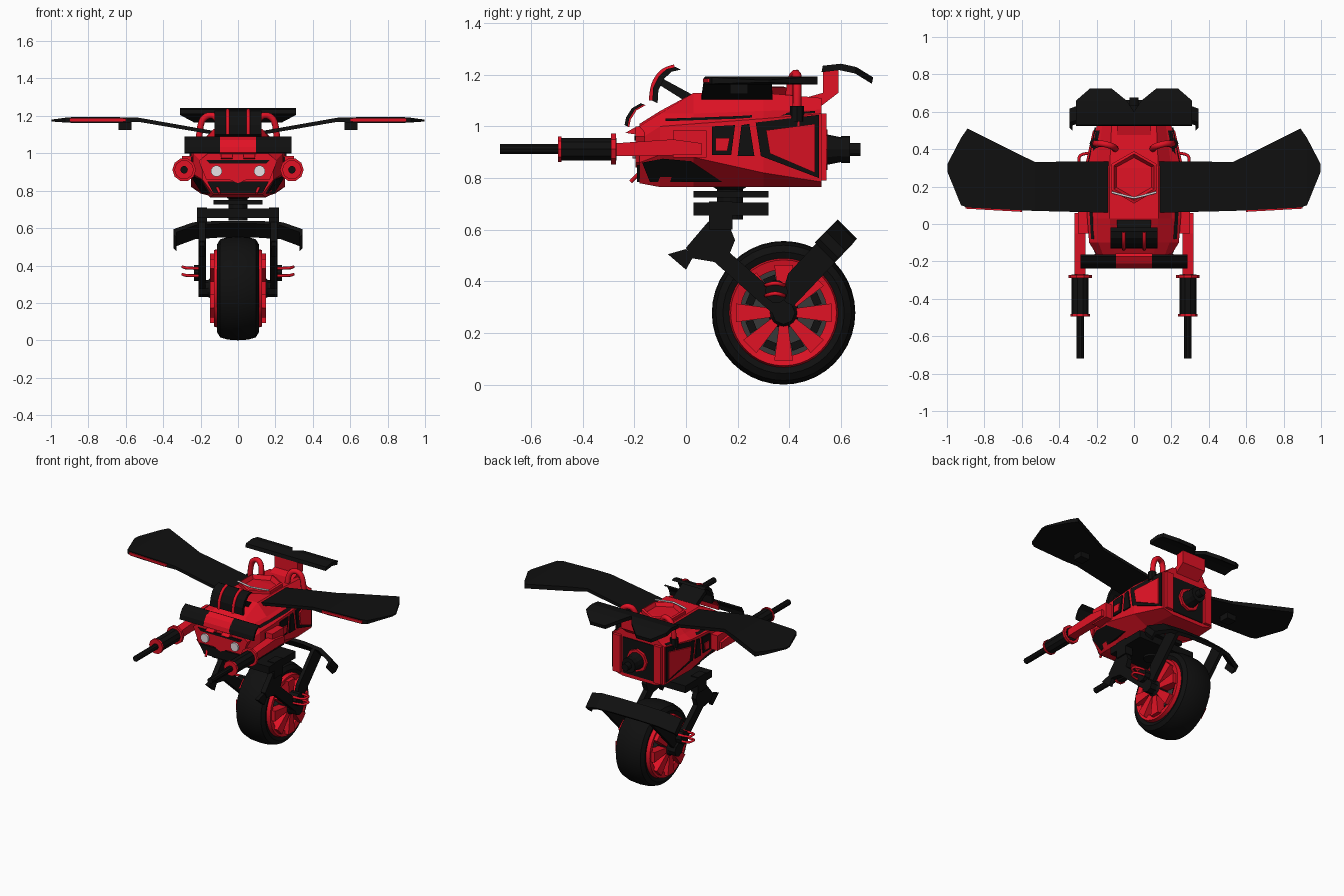
import bpy, bmesh
from math import pi, sin, cos, radians
from mathutils import Vector, Matrix
from mathutils.bvhtree import BVHTree

if "Cube" in bpy.data.objects:
    bpy.data.objects.remove(bpy.data.objects["Cube"])

def mat(name, c):
    m = bpy.data.materials.new(name)
    m.diffuse_color = (*c, 1)
    m.use_nodes = True
    m.node_tree.nodes["Principled BSDF"].inputs["Base Color"].default_value = m.diffuse_color
    return m

RED, BLK = mat("red", (.75, .006, .018)), mat("black", (.005, .005, .005))
GREY, WHITE = mat("dark_grey", (.04, .04, .04)), mat("white", (.8, .75, .78))
I = Matrix.Identity(4)
AX, AZ = .378, .278                      # wheel axle position (y, z)
AXLE = Matrix.Translation((0, AX, AZ))
TO_X = Matrix.Rotation(pi / 2, 4, 'Y')

def finish(name, bm, m, mirror=False, M=I, smooth=False):
    bm.transform(M)
    bmesh.ops.recalc_face_normals(bm, faces=bm.faces)
    me = bpy.data.meshes.new(name)
    bm.to_mesh(me)
    bm.free()
    ob = bpy.data.objects.new(name, me)
    bpy.context.collection.objects.link(ob)
    me.materials.append(m)
    if smooth:
        bpy.ops.object.select_all(action='DESELECT')
        ob.select_set(True)
        bpy.context.view_layer.objects.active = ob
        bpy.ops.object.shade_smooth_by_angle(angle=radians(35))
    if mirror:
        ob.modifiers.new("mirror", 'MIRROR')
    return ob

def loft(name, rings, m, closed=False, **k):
    bm = bmesh.new()
    vs = [[bm.verts.new(p) for p in r] for r in rings]
    n = len(vs[0])
    for i in range(len(vs) - (0 if closed else 1)):
        a, b = vs[i], vs[(i + 1) % len(vs)]
        for j in range(n):
            bm.faces.new((a[j], a[(j + 1) % n], b[(j + 1) % n], b[j]))
    if not closed:
        bm.faces.new(vs[0])
        bm.faces.new(vs[-1])
    return finish(name, bm, m, **k)

def prism(name, axis, pts, a, b, m, **k):
    put = {'x': lambda p, t: (t, p[0], p[1]), 'y': lambda p, t: (p[0], t, p[1]),
           'z': lambda p, t: (p[0], p[1], t)}[axis]
    return loft(name, [[put(p, t) for p in pts] for t in (a, b)], m, **k)

def box(name, x, y, z, m, **k):
    return prism(name, 'z', [(x[0], y[0]), (x[1], y[0]), (x[1], y[1]), (x[0], y[1])], *z, m, **k)

def lathe(name, prof, n, m, closed=False, **k):
    rings = [[(r * cos(2 * pi * i / n), r * sin(2 * pi * i / n), h) for i in range(n)] for r, h in prof]
    return loft(name, rings, m, closed=closed, **k)

def rod(name, p, q, r, m, r2=None, n=12, **k):
    p, q = Vector(p), Vector(q)
    M = Matrix.Translation(p) @ (q - p).to_track_quat('Z', 'Y').to_matrix().to_4x4()
    return lathe(name, [(r, 0), (r if r2 is None else r2, (q - p).length)], n, m, M=M, **k)

def tube(name, pts, r, m, mirror=False):
    cu = bpy.data.curves.new(name, 'CURVE')
    cu.dimensions, cu.bevel_depth, cu.bevel_resolution, cu.use_fill_caps = '3D', r, 2, True
    sp = cu.splines.new('NURBS')
    sp.points.add(len(pts) - 1)
    for s, p in zip(sp.points, pts):
        s.co = (*p, 1)
    sp.use_endpoint_u, sp.order_u, sp.resolution_u = True, 3, 5
    cu.materials.append(m)
    ob = bpy.data.objects.new(name, cu)
    bpy.context.collection.objects.link(ob)
    if mirror:
        ob.modifiers.new("mirror", 'MIRROR')

def strip(pts, off):
    return pts + [(p[0] + off[0], p[1] + off[1]) for p in reversed(pts)]

# wheel
lathe("tyre", [(.19, -.095), (.235, -.112), (.262, -.095), (.274, -.055), (.278, 0), (.274, .055),
               (.262, .095), (.235, .112), (.19, .095)], 40, BLK, closed=True, M=AXLE @ TO_X, smooth=True)
lathe("brake_disc", [(.175, -.085), (.175, .085)], 32, GREY, M=AXLE @ TO_X)
lathe("rim", [(.168, .07), (.168, .12), (.205, .128), (.212, .1), (.2, .07)], 40, RED,
      closed=True, M=AXLE @ TO_X, smooth=True, mirror=True)
lathe("hub", [(.06, .08), (.06, .14), (.045, .16), (.03, .19)], 16, BLK, M=AXLE @ TO_X, mirror=True)
for i in range(8):
    R = AXLE @ Matrix.Rotation(i * pi / 4, 4, 'X')
    prism("wheel_spoke", 'x', [(-.018, .05), (.018, .05), (.036, .185), (-.036, .185)], .09, .15, RED, M=R, mirror=True)
    R = AXLE @ Matrix.Rotation((i + .5) * pi / 4, 4, 'X')
    prism("disc_slot", 'x', [(-.02, .12), (.02, .12), (.025, .15), (-.025, .15)], .08, .092, BLK, M=R, mirror=True)

# fork legs with front fins
prism("fork_leg", 'x', [(.02, .49), (0, .53), (.085, .63), (.15, .66), (.19, .56), (.17, .51), (.4, .31),
                        (.38, .25), (.33, .28), (.11, .475)], .175, .21, BLK, mirror=True)
prism("fork_fin", 'x', [(-.07, .505), (0, .525), (.025, .49), (0, .445)], .18, .205, BLK, mirror=True)
rod("axle_nut", (.16, AX, AZ), (.21, AX, AZ), .045, BLK, n=8, mirror=True)
rod("brake_caliper", (.17, .35, .36), (.235, .35, .36), .045, BLK, n=10, mirror=True)
for z in (.345, .385):
    tube("brake_hose", [(.2, .31, z), (.28, .31, z), (.3, .345, z + .01), (.28, .38, z), (.2, .38, z)], .008, RED, True)

# rear mudguard bracket, tilted 45 degrees back from the axle
TILT = AXLE @ Matrix.Rotation(-pi / 4, 4, 'X')
arc = [(-.345, .3), (-.345, .34), (-.24, .392), (-.1, .404), (.1, .404), (.24, .392), (.345, .34), (.345, .3)]
inner = [(x * .95, r - .022) for x, r in arc]
prism("mudguard", 'y', arc + inner[::-1], -.107, -.002, BLK, M=TILT)
prism("mudguard_arm", 'x', [(-.03, 0), (.01, 0), (0, .39), (-.105, .39), (-.095, .12)], .17, .195, BLK, M=TILT, mirror=True)

# steering yoke
box("lower_yoke", (-.22, .22), (.03, .32), (.655, .705), BLK)
box("fork_clamp", (.165, .22), (.09, .18), (.6, .71), BLK, mirror=True)
box("upper_yoke", (-.13, .13), (.03, .32), (.725, .75), BLK)
rod("steering_column", (0, .17, .64), (0, .17, .78), .05, BLK)
rod("column_collar", (0, .17, .75), (0, .17, .775), .04, BLK, .08)

# body hull lofted along y from half sections
SECT = [(-.18, [(.13, .78), (.19, .86), (.19, .95), (.16, 1.0), (.1, 1.01)]),
        (-.1, [(.15, .765), (.24, .89), (.24, 1.0), (.19, 1.05), (.12, 1.06)]),
        (.03, [(.15, .765), (.25, .88), (.25, 1.01), (.2, 1.05), (.13, 1.13)]),
        (.3, [(.14, .765), (.25, .82), (.25, 1.03), (.2, 1.06), (.13, 1.13)]),
        (.525, [(.12, .765), (.2, .785), (.2, 1.05), (.17, 1.065), (.12, 1.11)])]
body = loft("body", [[(x, y, z) for x, z in h] + [(-x, y, z) for x, z in h[::-1]] for y, h in SECT], RED)
bm = bmesh.new()
bm.from_mesh(body.data)
TREE = BVHTree.FromBMesh(bm)
bm.free()

def panel(name, pts, m, out=.008):
    # plate laid on the side of the hull, outline given in (y, z)
    hit = [TREE.ray_cast(Vector((1, y, z)), Vector((-1, 0, 0)))[0] for y, z in pts]
    x = [h.x if h else .18 for h in hit]
    loft(name, [[(a + o, *p) for a, p in zip(x, pts)] for o in (-.015, out)], m, mirror=True)

panel("rear_window", [(.27, 1.015), (.515, 1.045), (.515, .8), (.29, .885)], BLK)
panel("rear_window_slab", [(.31, .985), (.5, 1.01), (.5, .82), (.325, .895)], RED, .014)
panel("mid_window", [(.1, 1.0), (.19, 1.005), (.175, .89), (.1, .89)], BLK)
panel("mid_window_slab", [(.115, .955), (.17, .955), (.16, .905), (.115, .905)], RED, .014)
panel("slim_window", [(.215, 1.005), (.245, 1.01), (.265, .885), (.2, .885)], BLK)
panel("front_window", [(-.05, .98), (.07, .985), (.07, .94), (-.05, .94)], BLK)
panel("chin_patch", [(-.17, .86), (-.09, .875), (.02, .865), (.14, .785), (-.14, .785)], BLK)
panel("upper_seam", [(-.08, 1.03), (.2, 1.04), (.5, 1.06), (.5, 1.052), (.2, 1.03), (-.08, 1.02)], BLK)

# nose
prism("grille", 'y', [(-.13, .785), (.13, .785), (.165, .85), (-.165, .85)], -.19, -.17, BLK)
prism("nose_plate", 'y', [(-.17, .86), (-.05, .86), (0, .84), (.05, .86), (.17, .86), (.21, .96),
                          (.16, 1.0), (-.16, 1.0), (-.21, .96)], -.195, -.16, RED)
prism("nose_brow", 'y', [(-.15, .945), (.15, .945), (.17, .965), (-.17, .965)], -.2, -.18, BLK)
rod("headlight", (.115, -.19, .905), (.115, -.207, .905), .03, WHITE, n=16, mirror=True)
tube("chin_guard", [(.12, -.17, .83), (.1, -.2, .8), (.1, -.215, .785)], .008, RED, True)

# front deflector and its stay
bow = [(-.238, 1.005), (-.232, 1.035), (-.21, 1.07), (-.175, 1.09)]
prism("front_deflector", 'x', strip(bow, (.012, -.005)), .095, .285, BLK, mirror=True)
prism("deflector_centre", 'x', strip(bow, (.018, -.008)), -.1, .1, RED)
prism("deflector_stay", 'x', [(-.235, .975), (-.17, .965), (-.1, 1.0), (-.1, 1.03), (-.2, .995)], .03, .09, RED, mirror=True)

# windscreen
screen = [(-.13, 1.1), (-.127, 1.15), (-.105, 1.195), (-.075, 1.222), (-.04, 1.23)]
prism("windscreen", 'x', strip(screen, (.02, -.01)), -.125, .125, BLK)
prism("screen_stem", 'x', [(-.11, 1.165), (-.09, 1.185), (.03, 1.12), (.01, 1.09)], -.09, .09, BLK)
for s in (-1, 1):
    tube("screen_rib", [(s * .055, y - .004, z) for y, z in screen], .01, RED)

# cockpit
lathe("cockpit_rim", [(.14, 1.08), (.14, 1.15), (.125, 1.155), (.105, 1.125)], 6, RED,
      M=Matrix.Translation((0, .25, 0)) @ Matrix.Rotation(pi / 6, 4, 'Z'))
tube("cockpit_trim", [(.12, .17, 1.16), (.05, .15, 1.162), (0, .14, 1.162)], .006, WHITE, True)
tube("side_hose", [(.1, .4, 1.1), (.1, .41, 1.19), (.16, .43, 1.21), (.21, .43, 1.16), (.21, .43, 1.0)], .018, RED, True)
rod("hose_cap", (.21, .43, 1.02), (.21, .43, 1.08), .028, BLK, n=8, mirror=True)

# handlebars
box("handle_mount", (.22, .3), (-.05, .08), (.88, .985), RED, mirror=True)
prism("handle_arm", 'x', [(-.27, .885), (-.27, .935), (-.05, .95), (.06, .935), (.06, .89)], .26, .318, RED, mirror=True)
for name, a, b, r, m in (("grip", -.485, -.27, .046, BLK), ("grip_flange", -.29, -.272, .063, RED),
                         ("grip_end", -.495, -.482, .052, RED), ("handle_rod", -.72, -.49, .02, BLK)):
    rod(name, (.288, a, .912), (.288, b, .912), r, m, n=10, mirror=True)

# wings: sloping root then flat blade
def wing_ring(x, y0, y1, z, t):
    return [(x, y0, z), (x, y1, z), (x, y1, z - t), (x, y0, z - t)]
loft("wing", [wing_ring(.12, .06, .335, 1.118, .02), wing_ring(.53, .07, .332, 1.19, .022), wing_ring(.64, .075, .385, 1.193, .03),
              wing_ring(.89, .088, .51, 1.193, .03), wing_ring(.925, .1, .46, 1.19, .025),
              wing_ring(.998, .28, .32, 1.18, .01)], BLK, mirror=True)
loft("wing_light", [wing_ring(.6, .065, .09, 1.186, .016), wing_ring(.9, .082, .11, 1.186, .016)], RED, mirror=True)
box("wing_pod", (.57, .64), (.17, .24), (1.125, 1.17), BLK, mirror=True)

# tail
prof = [(.53, 1.235), (.6, 1.243), (.66, 1.23), (.725, 1.19)]
xs = [((0, .31)), ((0, .31)), ((.04, .31)), ((.12, .235))]
loft("tail_plate", [[(a, y, z), (b, y, z), (b, y - .005, z - .025), (a, y - .005, z - .025)]
                    for (y, z), (a, b) in zip(prof, xs)], BLK, mirror=True)
prism("tail_support", 'x', [(.44, 1.07), (.46, 1.11), (.53, 1.13), (.53, 1.225), (.59, 1.225), (.59, 1.13), (.525, 1.08)],
      -.09, .09, RED)
box("tail_post", (.13, .185), (.5, .545), (.79, 1.05), RED, mirror=True)
prism("tail_recess", 'y', [(-.12, .79), (.12, .79), (.12, 1.04), (-.12, 1.04)], .52, .53, BLK)
rod("exhaust_collar", (0, .52, .91), (0, .548, .91), .078, RED, n=8)
rod("exhaust_base", (0, .54, .91), (0, .6, .91), .06, BLK, .048)
rod("exhaust_ring", (0, .6, .91), (0, .635, .91), .052, BLK)
rod("exhaust_tip", (0, .63, .91), (0, .675, .91), .025, BLK)
